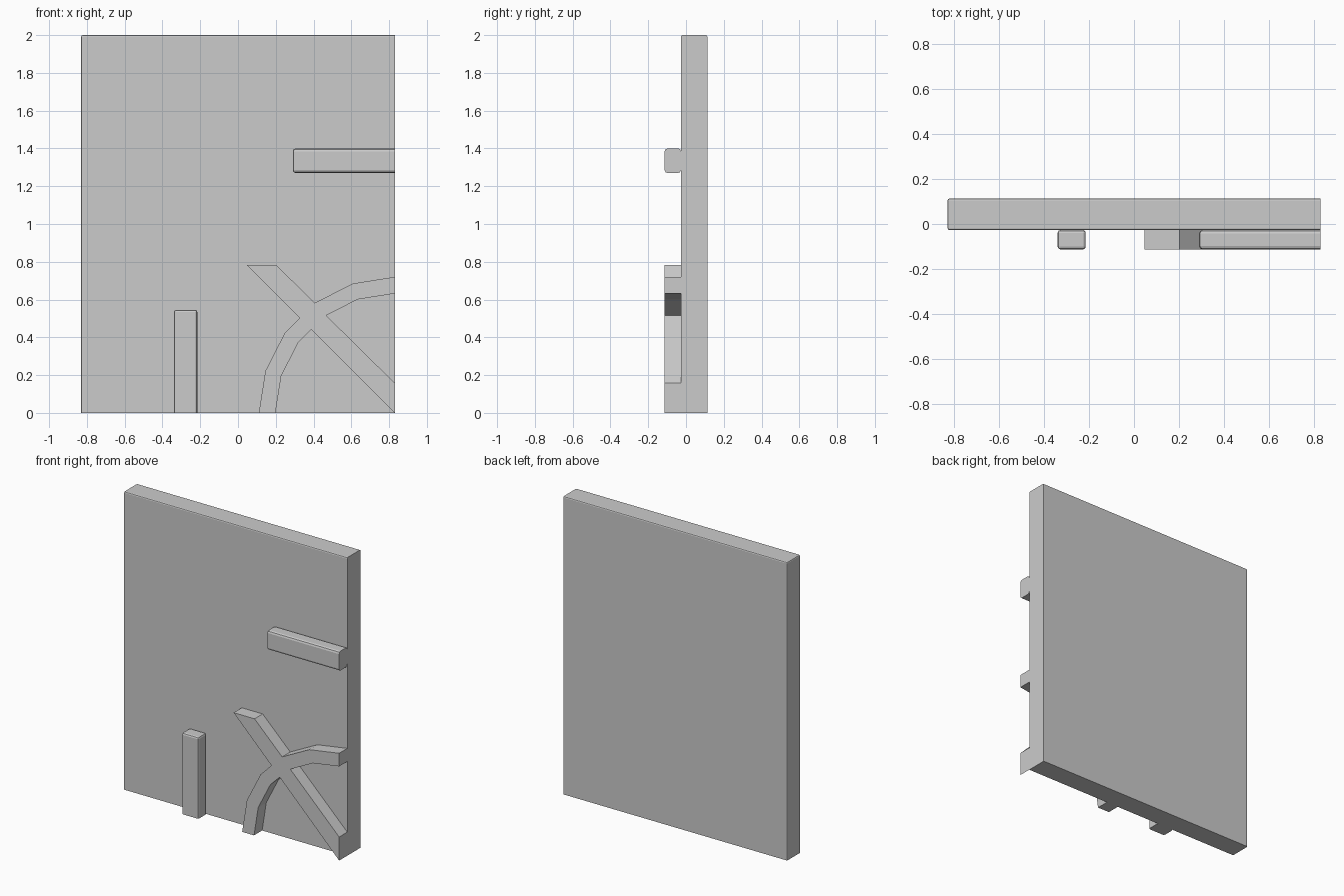
import bpy, bmesh
from math import sin, cos, radians

if "Cube" in bpy.data.objects:
    bpy.data.objects.remove(bpy.data.objects["Cube"])

HALF_W = 0.83            # half panel width
FRONT, SEAM, BACK = -0.113, -0.027, 0.113


def finish(bm, name):
    bmesh.ops.recalc_face_normals(bm, faces=bm.faces)
    mesh = bpy.data.meshes.new(name)
    bm.to_mesh(mesh)
    bm.free()
    obj = bpy.data.objects.new(name, mesh)
    bpy.context.collection.objects.link(obj)
    return obj


def cut_bevelled_box(name, x, y, z, bevel):
    """Bevelled box trimmed square at the right side and at the floor."""
    bm = bmesh.new()
    bmesh.ops.create_cube(bm, size=1)
    for v in bm.verts:
        for i, (a, b) in enumerate((x, y, z)):
            v.co[i] = a if v.co[i] < 0 else b
    bmesh.ops.bevel(bm, geom=bm.edges[:], offset=bevel, segments=2,
                    profile=0.5, affect='EDGES')
    for co, no in (((HALF_W, 0, 0), (1, 0, 0)), ((0, 0, 0), (0, 0, -1))):
        cut = bmesh.ops.bisect_plane(bm, geom=bm.verts[:] + bm.edges[:] + bm.faces[:],
                                     plane_co=co, plane_no=no, clear_outer=True)
        rim = [e for e in cut['geom_cut'] if isinstance(e, bmesh.types.BMEdge)]
        if rim:
            bmesh.ops.holes_fill(bm, edges=rim, sides=0)
    return finish(bm, name)


# Main panel and the two raised bars
cut_bevelled_box("panel", (-HALF_W, HALF_W + 0.1), (SEAM, BACK), (-0.1, 2.0), 0.008)
cut_bevelled_box("horizontal_bar", (0.29, HALF_W + 0.1), (FRONT, SEAM), (1.27, 1.40), 0.015)
cut_bevelled_box("vertical_bar", (-0.34, -0.215), (FRONT, SEAM), (-0.1, 0.545), 0.012)


# Quarter ring crossed by a diagonal strip, as one outline
def ring(radius, degrees):
    a = radians(degrees)
    return HALF_W - radius * cos(a), radius * sin(a)


OUT, INN = 0.72, 0.632
outline = [(0.047, 0.783), (0.202, 0.783)]
outline += [ring(OUT, d) for d in (54, 72, 90)]
outline += [ring(INN, d) for d in (90, 72)]
outline += [(0.467, 0.516), (HALF_W, 0.158), (HALF_W, 0.0)]
outline += [ring(INN * cos(radians(9)), 45)]
outline += [ring(INN, d) for d in (36, 18, 0)]
outline += [ring(OUT, d) for d in (0, 18, 36)]
outline += [ring(OUT * cos(radians(9)), 45)]

bm = bmesh.new()
face = bm.faces.new([bm.verts.new((x, FRONT, z)) for x, z in outline])
ext = bmesh.ops.extrude_face_region(bm, geom=[face], use_keep_orig=True)
moved = [g for g in ext['geom'] if isinstance(g, bmesh.types.BMVert)]
bmesh.ops.translate(bm, verts=moved, vec=(0, SEAM - FRONT, 0))
finish(bm, "crossed_arch")
